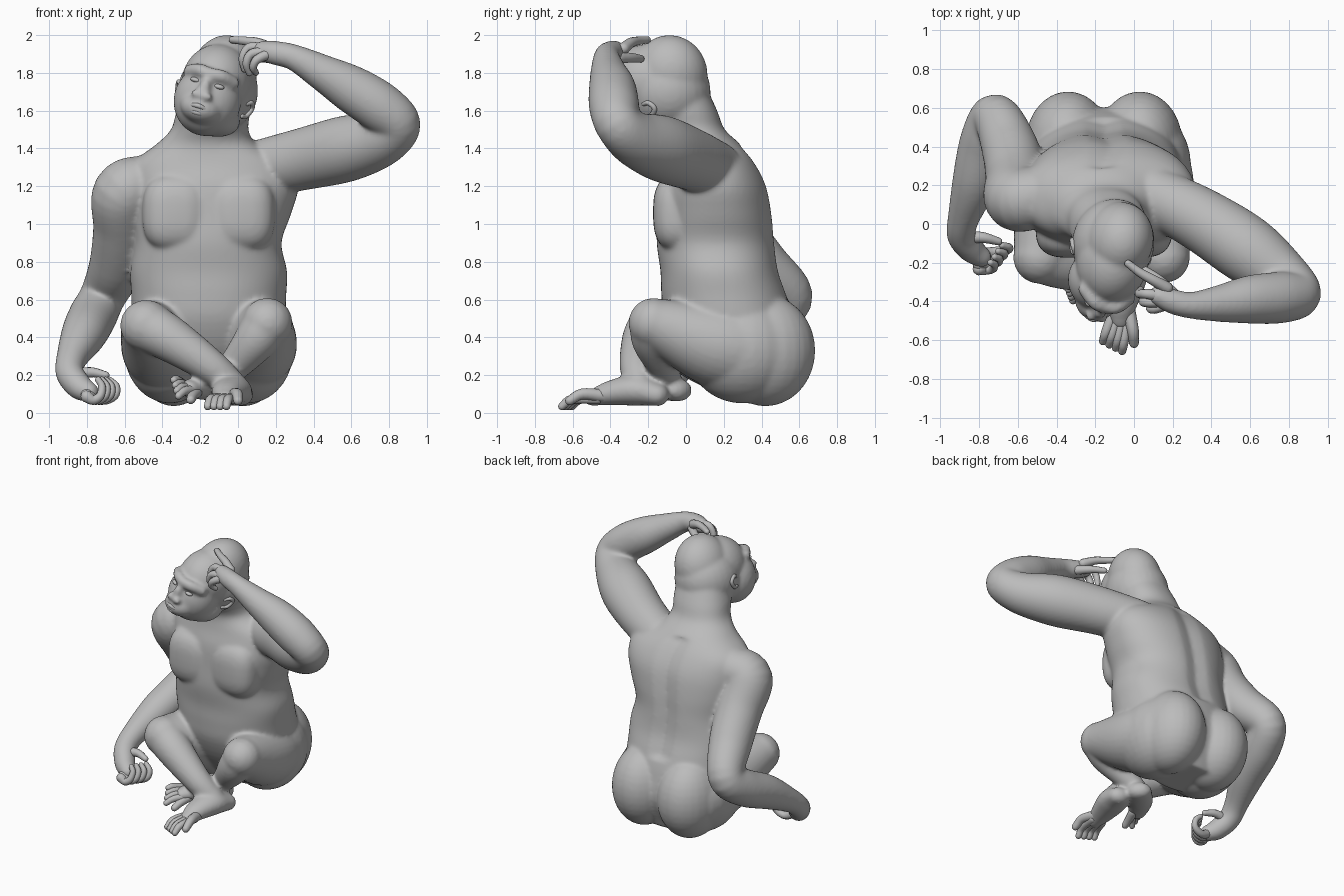
import bpy, bmesh, math
from mathutils import Vector, Matrix, Euler

grey = bpy.data.materials.new("grey_skin")
grey.diffuse_color = (0.5, 0.5, 0.5, 1)


def finish(name, bm):
    """Turn a bmesh into a smooth, coloured object."""
    bmesh.ops.recalc_face_normals(bm, faces=bm.faces[:])
    me = bpy.data.meshes.new(name)
    bm.to_mesh(me)
    bm.free()
    me.materials.append(grey)
    for p in me.polygons:
        p.use_smooth = True
    ob = bpy.data.objects.new(name, me)
    bpy.context.collection.objects.link(ob)
    return ob


def spline(pts, sub):
    """Catmull-Rom resampling of points with any number of components."""
    v = [Vector(p) for p in pts]
    v = [v[0] * 2 - v[1]] + v + [v[-1] * 2 - v[-2]]
    out = []
    for i in range(1, len(v) - 2):
        a, b, c, d = v[i - 1:i + 3]
        for k in range(sub):
            t = k / sub
            out.append((b * 2 + (c - a) * t + (a * 2 - b * 5 + c * 4 - d) * t * t
                        + (b * 3 - a - c * 3 + d) * t ** 3) * 0.5)
    return out + [v[-2]]


def skin(bm, rings):
    loops = [[bm.verts.new(p) for p in r] for r in rings]
    n = len(loops[0])
    for a, b in zip(loops, loops[1:]):
        for i in range(n):
            j = (i + 1) % n
            bm.faces.new((a[i], a[j], b[j], b[i]))
    bm.faces.new(loops[0][::-1])
    bm.faces.new(loops[-1])


def tube(bm, pts, sides=32, flat=1.0, sub=6):
    """Round-ended limb through (x, y, z, radius) points."""
    s = spline(pts, sub)
    c = [Vector(p[:3]) for p in s]
    r = [p[3] for p in s]
    last = len(c) - 1
    tan = [(c[min(i + 1, last)] - c[max(i - 1, 0)]).normalized() for i in range(last + 1)]
    side = tan[0].cross(Vector((0, 0, 1)))
    if side.length < 0.1:
        side = Vector((1, 0, 0))
    side.normalize()
    caps = [math.radians(a) for a in (80, 60, 40, 20)]
    rings = []

    def ring(p, t, n, rad):
        m = t.cross(n)
        rings.append([p + n * (math.cos(a) * rad * flat) + m * (math.sin(a) * rad)
                      for a in (2 * math.pi * k / sides for k in range(sides))])
    for a in caps:
        ring(c[0] - tan[0] * r[0] * math.sin(a), tan[0], side, r[0] * math.cos(a))
    for i in range(last + 1):
        if i:
            side = tan[i - 1].rotation_difference(tan[i]) @ side
            side = (side - tan[i] * side.dot(tan[i])).normalized()
        ring(c[i], tan[i], side, r[i])
    for a in reversed(caps):
        ring(c[-1] + tan[-1] * r[-1] * math.sin(a), tan[-1], side, r[-1] * math.cos(a))
    skin(bm, rings)


def ball(bm, loc, size, frame=Matrix(), box=1.0):
    """Ellipsoid; box below 1 squares it off."""
    made = bmesh.ops.create_uvsphere(bm, u_segments=28, v_segments=18, radius=1)
    m = frame @ Matrix.Translation(loc) @ Matrix.Diagonal((*size, 1))
    for v in made["verts"]:
        v.co = m @ Vector([math.copysign(abs(c) ** box, c) for c in v.co])


body = bmesh.new()
MID = -0.155

# Trunk and neck with a spine groove: z, centre x, centre y, half width, half depth
trunk = [(0.08, MID, .34, .24, .17), (0.30, MID, .29, .38, .31), (0.48, MID, .235, .405, .345),
         (0.62, MID, .205, .41, .335), (0.75, MID, .18, .415, .315), (0.90, -.16, .16, .39, .315),
         (1.05, -.145, .155, .425, .305), (1.20, -.13, .145, .45, .285), (1.32, -.14, .13, .42, .24),
         (1.42, -.165, .095, .27, .195), (1.50, -.15, .035, .205, .17), (1.60, -.13, -.01, .195, .175),
         (1.72, -.11, -.04, .17, .15)]


def trunk_ring(z, cx, cy, rx, ry):
    out = []
    for k in range(64):
        c, s = math.cos(math.tau * k / 64), math.sin(math.tau * k / 64)
        groove = .028 * math.exp(-(rx * c / .05) ** 2) if s > 0 and .6 < z < 1.4 else 0
        out.append((cx + rx * math.copysign(abs(c) ** .9, c),
                    cy + ry * math.copysign(abs(s) ** .9, s) - groove, z))
    return out


skin(body, [trunk_ring(*p) for p in spline(trunk, 4)])

# Paired masses: chest plates, buttocks, hips
for s in (-1, 1):
    ball(body, (MID + s * .175, -.025, 1.06), (.178, .15, .205), box=.72)
    ball(body, (MID + s * .185, .42, .33), (.22, .265, .295))
    ball(body, (MID + s * .205, .30, .335), (.245, .30, .285))

# Arms
left_arm = [(.10, .15, 1.29, .15), (.35, .02, 1.345, .165), (.58, -.13, 1.40, .175),
            (.76, -.27, 1.45, .145), (.845, -.36, 1.53, .122), (.75, -.38, 1.62, .133),
            (.60, -.39, 1.715, .125), (.45, -.41, 1.80, .097), (.30, -.42, 1.88, .07),
            (.20, -.40, 1.905, .064), (.13, -.37, 1.915, .055)]
right_arm = [(-.48, .15, 1.22, .15), (-.60, .13, 1.16, .17), (-.61, .24, .98, .157),
             (-.64, .39, .79, .147), (-.715, .55, .62, .122), (-.77, .43, .51, .128),
             (-.82, .22, .41, .118), (-.88, .03, .29, .082), (-.89, -.06, .21, .075),
             (-.84, -.13, .14, .07), (-.79, -.17, .11, .055)]
tube(body, left_arm)
tube(body, right_arm)

# Folded legs
tube(body, [(.04, .36, .33, .24), (.095, .13, .37, .222), (.155, -.17, .475, .135)])
tube(body, [(-.35, .36, .33, .25), (-.40, .13, .365, .225), (-.485, -.17, .46, .14)])
tube(body, [(.155, -.17, .475, .13), (.09, -.17, .38, .115), (-.02, -.12, .25, .085),
            (-.13, -.08, .14, .062)])
tube(body, [(-.485, -.17, .46, .135), (-.35, -.22, .385, .12), (-.15, -.26, .25, .092),
            (-.03, -.25, .15, .075)])

# Feet
tube(body, [(.01, -.15, .095, .06), (-.03, -.26, .12, .082), (-.06, -.40, .105, .066),
            (-.07, -.50, .078, .042)], flat=1.25)
tube(body, [(-.08, -.04, .12, .06), (-.19, -.16, .13, .06), (-.27, -.29, .13, .044)], flat=1.4)

# Head: turned and tilted toward one shoulder, with a high crown
head = Matrix.Translation((-.10, -.12, 1.74)) @ Euler(
    (0, math.radians(16), math.radians(-12))).to_matrix().to_4x4()
ball(body, (0, .04, .055), (.175, .20, .21), head)
ball(body, (0, .02, -.04), (.212, .23, .22), head)
ball(body, (0, -.075, .015), (.185, .22, .20), head)
ball(body, (0, -.18, -.09), (.18, .17, .19), head)
ball(body, (0, -.28, -.13), (.115, .115, .085), head)
ball(body, (.04, -.13, -.17), (.15, .16, .10), head)

# Brow ridge and nose, blended into the face
tube(body, [(*(head @ Vector(p)), .036) for p in
            ((-.12, -.245, .04), (-.06, -.30, .06), (0, -.31, .055), (.06, -.30, .06), (.12, -.245, .04))])
ball(body, (0, -.34, -.03), (.034, .04, .065), head)
for s in (-1, 1):
    ball(body, (s * .028, -.37, -.06), (.032, .03, .024), head)

# Fuse the masses into one skin
ob = finish("body", body)
m = ob.modifiers.new("fuse", 'REMESH')
m.mode, m.voxel_size, m.use_smooth_shade = 'VOXEL', 0.012, True
m = ob.modifiers.new("soften", 'SMOOTH')
m.factor, m.iterations = 0.5, 11
me = bpy.data.meshes.new_from_object(ob.evaluated_get(bpy.context.evaluated_depsgraph_get()))
ob.modifiers.clear()
ob.data = me
me.name = "body"
if not me.materials:
    me.materials.append(grey)
for p in me.polygons:
    p.use_smooth = True
    p.material_index = 0


def head_tube(name, pts):
    bm = bmesh.new()
    tube(bm, [(*(head @ Vector(p[:3])), p[3]) for p in pts], sides=12)
    finish(name, bm)


# Face details
head_tube("upper_lip", [(-.075, -.350, -.135, .008), (0, -.388, -.118, .013), (.075, -.350, -.135, .008)])
head_tube("lower_lip", [(-.07, -.340, -.155, .008), (0, -.378, -.155, .014), (.07, -.340, -.155, .008)])
eyes = bmesh.new()
for s in (-1, 1):
    ball(eyes, (s * .065, -.307, .005), (.03, .022, .014), head)
finish("eyes", eyes)
for side, s in (("right", -1), ("left", 1)):
    head_tube(side + "_ear", [(s * .178, -.07, -.125, .012), (s * .194, -.035, -.12, .013),
                              (s * .208, -.01, -.075, .014), (s * .205, -.04, -.045, .013),
                              (s * .186, -.07, -.055, .012)])


def digits(name, paths):
    bm = bmesh.new()
    for p in paths:
        tube(bm, p, sides=10, sub=4)
    finish(name, bm)


# Raised hand resting on the brow
digits("left_fingers", [
    [(.17, -.33, 1.93, .032), (.10, -.29, 1.96, .027), (.03, -.25, 1.97, .023), (-.03, -.205, 1.975, .019)],
    [(.13, -.37, 1.93, .03), (.06, -.36, 1.935, .025), (.025, -.36, 1.88, .022), (.035, -.34, 1.82, .018)],
    [(.14, -.40, 1.91, .03), (.07, -.405, 1.90, .025), (.045, -.40, 1.85, .022), (.06, -.375, 1.80, .018)],
    [(.16, -.42, 1.90, .028), (.10, -.44, 1.87, .024), (.08, -.43, 1.83, .02), (.095, -.40, 1.80, .016)],
    [(.20, -.36, 1.88, .032), (.13, -.29, 1.88, .026), (.06, -.24, 1.875, .02)]])

# Lowered hand with curled fingers
digits("right_fingers", [
    [(-.80, -.16 - .024 * k, .11 - .008 * k, .033), (-.72 - .015 * k, -.145 - .03 * k, .068, .027),
     (-.655 - .025 * k, -.135 - .032 * k, .09, .023), (-.645 - .025 * k, -.12 - .03 * k, .14, .02),
     (-.68 - .02 * k, -.11 - .03 * k, .175, .017)] for k in range(4)]
    + [[(-.87, -.07, .20, .035), (-.78, -.07, .215, .028), (-.70, -.09, .20, .02)]])

# Toes, the inner one splayed
digits("right_toes", [
    [(-.11 + .026 * k, -.47, .075, .03), (-.145 + .031 * k, -.56 - .015 * k, .072, .025),
     (-.16 + .033 * k, -.605 - .017 * k, .035, .021)] for k in range(4)]
    + [[(-.03, -.44, .09, .036), (-.005, -.55, .10, .03), (0, -.615, .065, .025)]])
digits("left_toes", [
    [(-.24 - .02 * k, -.30 + .018 * k, .12 + .012 * k, .028), (-.285 - .014 * k, -.36 + .018 * k, .115 + .02 * k, .024),
     (-.315 - .008 * k, -.395 + .02 * k, .09 + .028 * k, .02)] for k in range(4)]
    + [[(-.22, -.27, .11, .032), (-.24, -.34, .09, .028), (-.25, -.39, .07, .024)]])
